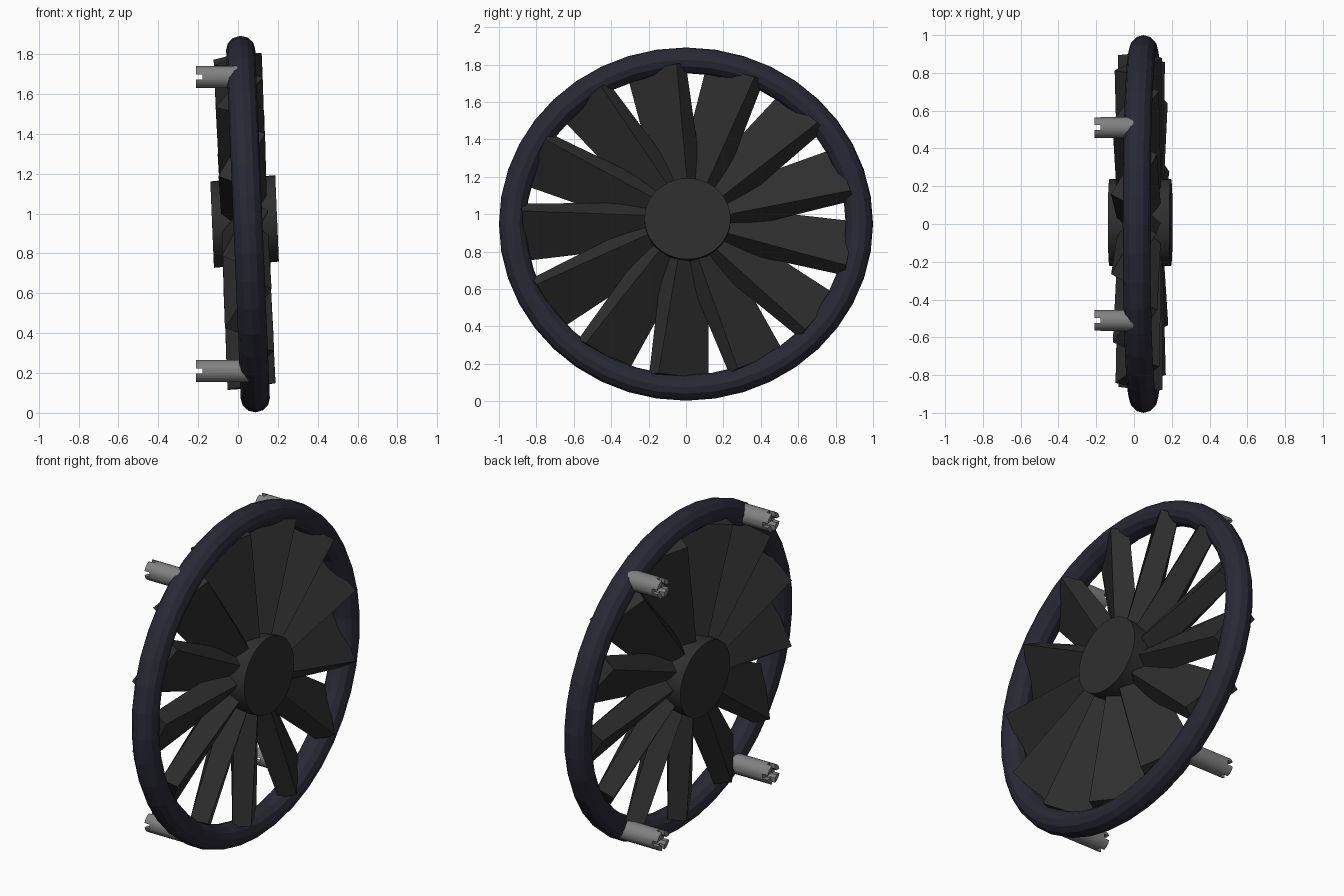
import bpy, bmesh, math
from mathutils import Matrix, Vector

if "Cube" in bpy.data.objects:
    bpy.data.objects.remove(bpy.data.objects["Cube"])

TILT = Matrix.Rotation(math.radians(-2.4), 4, 'Y') @ Matrix.Diagonal((1, 1, 0.945, 1))
SHEAR = Matrix(((1, 0, 0, 0), (0, 1, 0, 0), (0.055, 0, 1, 0), (0, 0, 0, 1)))


def material(name, c):
    m = bpy.data.materials.new(name)
    m.diffuse_color = (*c, 1)
    m.use_nodes = True
    m.node_tree.nodes["Principled BSDF"].inputs["Base Color"].default_value = m.diffuse_color
    return m


black = material("black_plastic", (0.028, 0.028, 0.028))
navy = material("dark_navy", (0.022, 0.022, 0.036))
grey = material("mid_grey", (0.22, 0.22, 0.22))


def make(name, bm, mat=None, smooth=None):
    bmesh.ops.recalc_face_normals(bm, faces=bm.faces)
    me = bpy.data.meshes.new(name)
    bm.to_mesh(me)
    bm.free()
    ob = bpy.data.objects.new(name, me)
    bpy.context.collection.objects.link(ob)
    if mat:
        me.materials.append(mat)
    if smooth:
        smooth_by_angle(ob, smooth)
    return ob


def smooth_by_angle(ob, degrees):
    bpy.ops.object.select_all(action='DESELECT')
    ob.select_set(True)
    bpy.context.view_layer.objects.active = ob
    bpy.ops.object.shade_smooth_by_angle(angle=math.radians(degrees))


def add_cylinder(bm, r, x0, x1, y, z, n):
    mat = Matrix.Translation(((x0 + x1) / 2, y, z)) @ Matrix.Rotation(math.pi / 2, 4, 'Y')
    bmesh.ops.create_cone(bm, cap_ends=True, segments=n, radius1=r, radius2=r,
                          depth=abs(x1 - x0), matrix=mat)


# Outer ring, flat faceted
bm = bmesh.new()
R, r, N, M = 0.927, 0.073, 40, 12
rows = []
for i in range(N):
    a = math.tau * i / N
    rows.append([bm.verts.new((r * math.sin(b), (R + r * math.cos(b)) * math.sin(a),
                               (R + r * math.cos(b)) * math.cos(a)))
                 for b in (math.tau * j / M for j in range(M))])
for i in range(N):
    for j in range(M):
        p, q, k = rows[i], rows[(i + 1) % N], (j + 1) % M
        bm.faces.new((p[j], q[j], q[k], p[k]))
bm.transform(Matrix.Translation((0.05, 0, 0.947)) @ TILT)
make("outer_ring", bm, navy)

# Hub disc
HUB = Matrix.Translation((0.033, 0.008, 0.96)) @ SHEAR @ TILT
bm = bmesh.new()
add_cylinder(bm, 0.23, -0.163, 0.163, 0, 0, 40)
bm.transform(HUB)
make("hub", bm, black, 35)

# Pitched fan blades: deep steep root, wider flatter tip
ENDS = ((0.14, 0.20, 0.13, 42), (0.88, 0.31, 0.10, 30))  # radius, width, thickness, pitch
for i in range(13):
    a = math.radians(183 + i * 360 / 13)
    rad = Vector((0, math.sin(a), math.cos(a)))
    tan = Vector((0, math.cos(a), -math.sin(a)))
    ax = Vector((1, 0, 0))
    bm = bmesh.new()
    ends = []
    for d, w, h, pitch in ENDS:
        c, s = math.cos(math.radians(pitch)), math.sin(math.radians(pitch))
        wide, nrm = tan * c + ax * s, ax * c - tan * s
        ends.append([bm.verts.new(rad * d + wide * (u * w / 2) + nrm * (v * h / 2))
                     for u, v in ((-1, -1), (1, -1), (1, 1), (-1, 1))])
    for e in ends:
        bm.faces.new(e)
    for j in range(4):
        k = (j + 1) % 4
        bm.faces.new((ends[0][j], ends[0][k], ends[1][k], ends[1][j]))
    bm.transform(HUB)
    make(f"blade_{i + 1}", bm, black)

# Mounting pegs with a cross-slotted, bored end
for z, x1, level in ((1.685, 0.02, "upper"), (0.21, 0.08, "lower")):
    for y, side in ((-0.51, "left"), (0.51, "right")):
        bm = bmesh.new()
        add_cylinder(bm, 0.056, -0.21, x1, y, z, 24)
        peg = make(f"{level}_{side}_peg", bm, grey)
        for part in ("bore", "slot_y", "slot_z"):
            bm = bmesh.new()
            if part == "bore":
                add_cylinder(bm, 0.03, -0.25, -0.165, y, z, 16)
            else:
                size = (0.08, 0.2, 0.026, 1) if part == "slot_y" else (0.08, 0.026, 0.2, 1)
                bmesh.ops.create_cube(bm, size=1, matrix=Matrix.Translation((-0.217, y, z))
                                      @ Matrix.Diagonal(size))
            cut = make(f"{part}_cutter", bm, grey)
            cut.hide_render = True
            mod = peg.modifiers.new(part, 'BOOLEAN')
            mod.object = cut
            mod.operation = 'DIFFERENCE'
            mod.solver = 'EXACT'
            bpy.context.view_layer.objects.active = peg
            bpy.ops.object.modifier_apply(modifier=mod.name)
            bpy.data.objects.remove(cut)
        smooth_by_angle(peg, 35)
